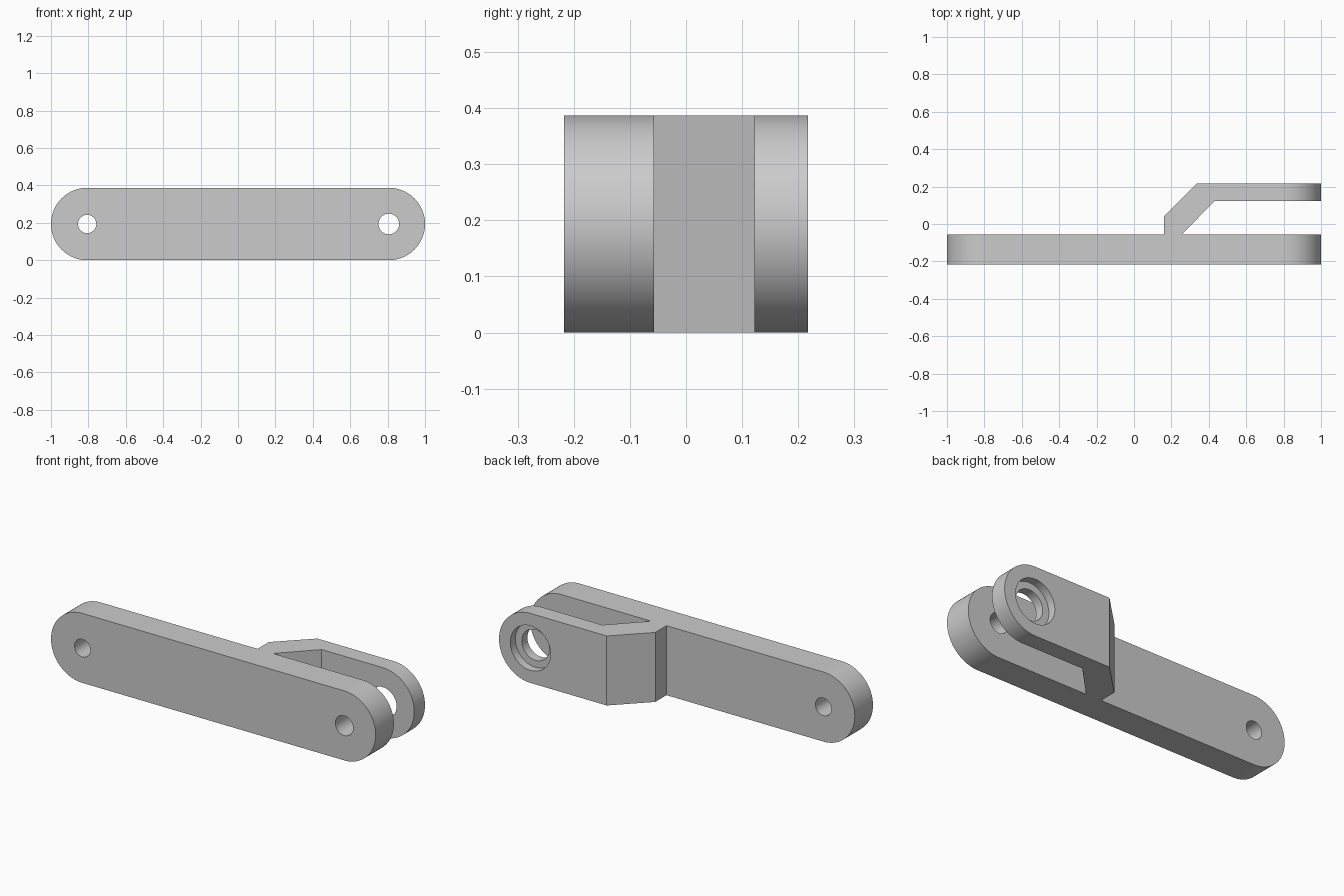
import bpy
import bmesh
from math import cos, sin, pi, radians
from mathutils import Vector

cube = bpy.data.objects.get("Cube")
if cube:
    bpy.data.objects.remove(cube, do_unlink=True)

R = 0.1935        # end radius, half the height
END = 1 - R       # centre of the rounded ends
FRONT, PLATE_BACK, ARM_FRONT, BACK = -0.217, -0.057, 0.122, 0.217

grey = bpy.data.materials.new("grey metal")
grey.use_nodes = True
colour = (0.6, 0.6, 0.6, 1)
grey.diffuse_color = colour
grey.node_tree.nodes["Principled BSDF"].inputs["Base Color"].default_value = colour


def prism(name, points, direction):
    """Solid made by sweeping a flat outline along a direction."""
    bm = bmesh.new()
    face = bm.faces.new([bm.verts.new(p) for p in points])
    ext = bmesh.ops.extrude_face_region(bm, geom=[face])
    moved = [v for v in ext["geom"] if isinstance(v, bmesh.types.BMVert)]
    bmesh.ops.translate(bm, verts=moved, vec=Vector(direction))
    if face.is_valid and not all(len(e.link_faces) == 2 for e in bm.edges):
        bmesh.ops.holes_fill(bm, edges=bm.edges)
    bmesh.ops.recalc_face_normals(bm, faces=bm.faces)
    mesh = bpy.data.meshes.new(name)
    bm.to_mesh(mesh)
    bm.free()
    mesh.materials.append(grey)
    obj = bpy.data.objects.new(name, mesh)
    bpy.context.collection.objects.link(obj)
    return obj


def arc(x, radius, start, sweep, y, steps):
    return [(x + radius * cos(start + sweep * i / steps), y,
             R + radius * sin(start + sweep * i / steps)) for i in range(steps + 1)]


def bore(name, x, radius, y0, y1):
    return prism(name, arc(x, radius, 0, 2 * pi, y0, 64)[:-1], (0, y1 - y0, 0))


# Plan of the long plate with the cranked fork arm
plan = [(-1.1, FRONT), (1.1, FRONT), (1.1, PLATE_BACK), (0.255, PLATE_BACK),
        (0.43, ARM_FRONT), (1.1, ARM_FRONT), (1.1, BACK), (0.337, BACK),
        (0.16, 0.042), (0.16, PLATE_BACK), (-1.1, PLATE_BACK)]
link = prism("forked_link", [(x, y, -0.1) for x, y in plan], (0, 0, 0.6))

# Rounded side outline trims the plan to shape
outline = arc(END, R, -pi / 2, pi, -0.3, 40) + arc(-END, R, pi / 2, pi, -0.3, 40)
envelope = prism("rounded_envelope", outline, (0, 0.6, 0))

# Pin holes and the stepped bearing seat
cutters = [
    bore("plain_end_hole", -END, 0.049, -0.3, 0.05),
    bore("fork_end_hole", END, 0.055, -0.3, 0.03),
    bore("arm_hole", END, 0.085, 0.05, 0.3),
    bore("bearing_seat", END, 0.124, BACK - 0.045, 0.3),
]

for tool, op in [(envelope, "INTERSECT")] + [(c, "DIFFERENCE") for c in cutters]:
    mod = link.modifiers.new(tool.name, "BOOLEAN")
    mod.operation = op
    mod.solver = "EXACT"
    mod.object = tool
    tool.hide_render = True

# Bake the cuts and remove the tools
bpy.context.view_layer.update()
depsgraph = bpy.context.evaluated_depsgraph_get()
baked = bpy.data.meshes.new_from_object(link.evaluated_get(depsgraph))
link.modifiers.clear()
link.data = baked
for tool in [envelope] + cutters:
    bpy.data.objects.remove(tool, do_unlink=True)

# Smooth curved walls, flat large faces
bpy.ops.object.select_all(action="DESELECT")
link.select_set(True)
bpy.context.view_layer.objects.active = link
bpy.ops.object.shade_smooth_by_angle(angle=radians(30))
for poly in link.data.polygons:
    if poly.area > 0.01:
        poly.use_smooth = False
